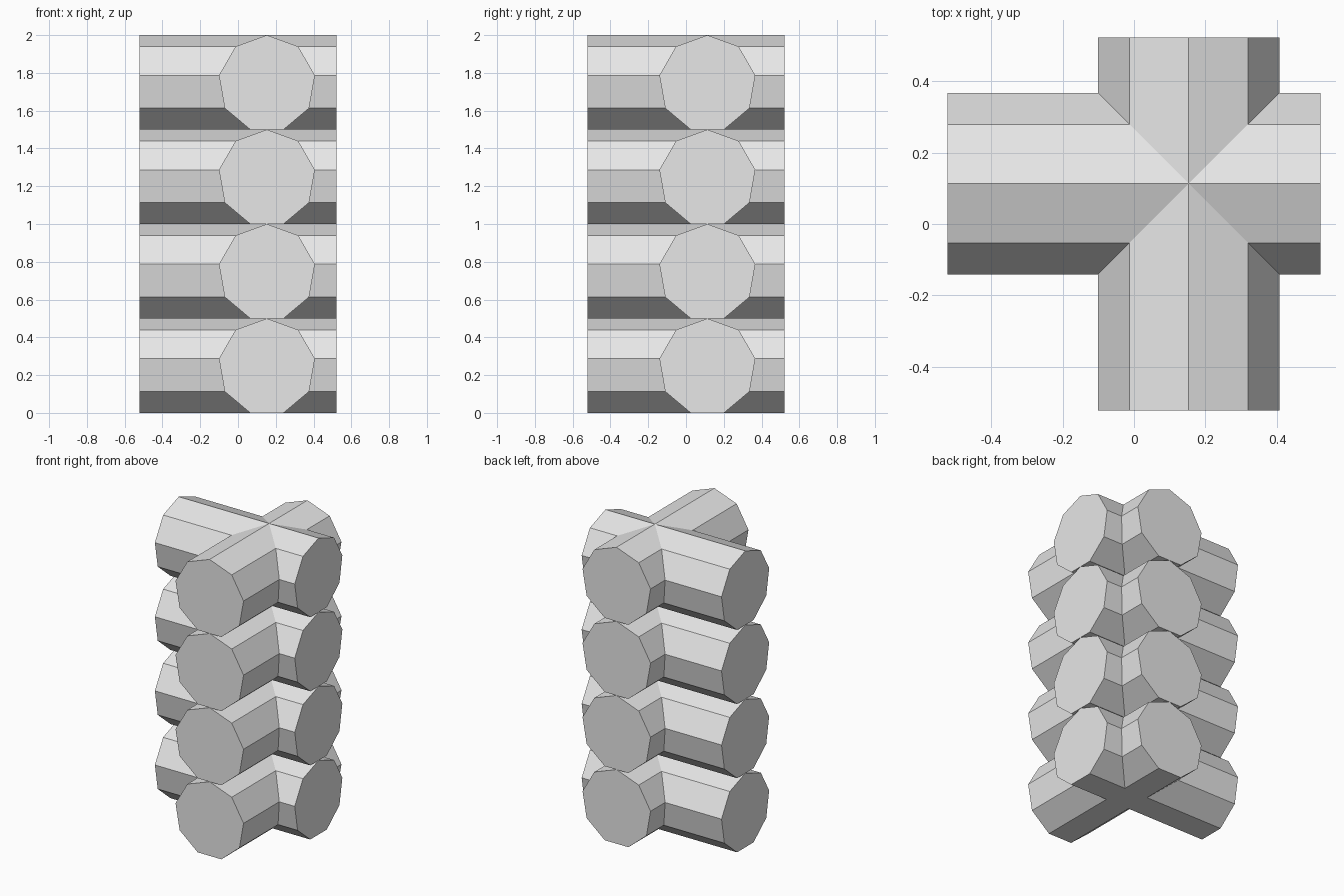
import bpy, bmesh, math

if "Cube" in bpy.data.objects:
    bpy.data.objects.remove(bpy.data.objects["Cube"])

SIDES = 9
RADIUS = 0.5 / (1 + math.cos(math.pi / SIDES))   # each log is 0.5 high
HALF = 0.522                                      # half the log length
CENTRE_X, CENTRE_Y = 0.153, 0.113                 # crossing point
LAYERS = 4

grey = bpy.data.materials.new("plain grey")
grey.diffuse_color = (0.8, 0.8, 0.8, 1)
grey.use_nodes = True
grey.node_tree.nodes["Principled BSDF"].inputs["Base Color"].default_value = grey.diffuse_color


def log(name, along_x, base):
    """Nine-sided log with one edge pointing up, lying along x or y."""
    bm = bmesh.new()
    z0 = base + 0.5 - RADIUS
    ends = []
    for e in (-HALF, HALF):
        ring = []
        for i in range(SIDES):
            a = 2 * math.pi * i / SIDES
            s, z = RADIUS * math.sin(a), z0 + RADIUS * math.cos(a)
            co = (e, CENTRE_Y + s, z) if along_x else (CENTRE_X + s, e, z)
            ring.append(bm.verts.new(co))
        bm.faces.new(ring)
        ends.append(ring)
    for i in range(SIDES):
        j = (i + 1) % SIDES
        bm.faces.new((ends[0][i], ends[0][j], ends[1][j], ends[1][i]))
    bmesh.ops.recalc_face_normals(bm, faces=bm.faces)
    mesh = bpy.data.meshes.new(name)
    bm.to_mesh(mesh)
    bm.free()
    mesh.materials.append(grey)
    bpy.context.collection.objects.link(bpy.data.objects.new(name, mesh))


# Stacked layers of two crossing logs: a wall corner
for layer in range(LAYERS):
    log(f"side_wall_log_{layer + 1}", False, layer * 0.5)
    log(f"front_wall_log_{layer + 1}", True, layer * 0.5)
